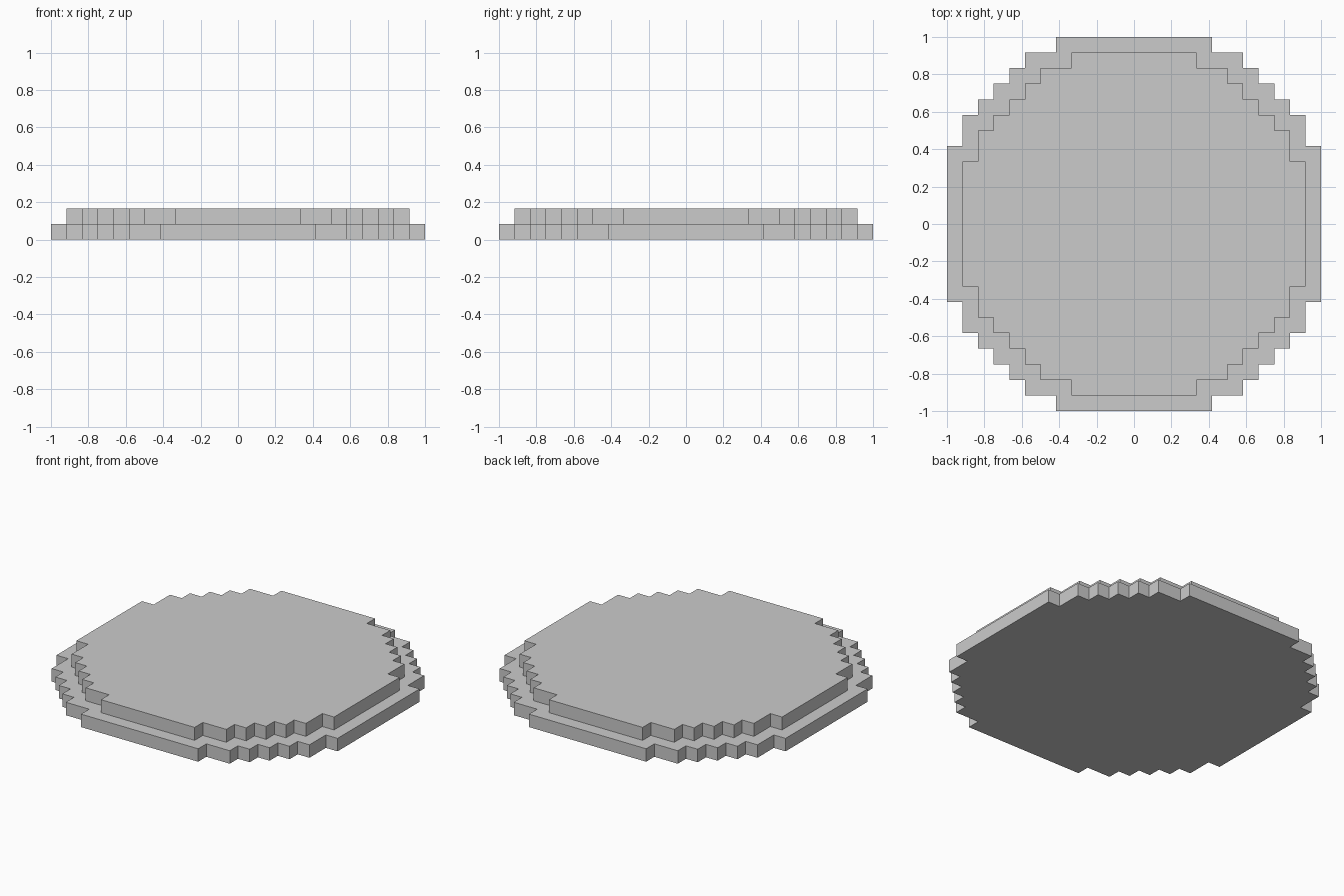
import bpy, bmesh

if "Cube" in bpy.data.objects:
    bpy.data.objects.remove(bpy.data.objects["Cube"])

U = 1 / 12  # one block
# outer corners of one quadrant, in blocks, counter-clockwise
CORNERS = [(12, 5), (11, 7), (10, 8), (9, 9), (8, 10), (7, 11), (5, 12)]


def outline(inset):
    """Stepped round outline, moved inwards by whole blocks."""
    quad = []
    for i, (x, y) in enumerate(CORNERS):
        quad.append((x - inset, y - inset))
        if i + 1 < len(CORNERS):
            # notch between neighbouring corners
            quad.append((CORNERS[i + 1][0] - inset, y - inset))
    points = []
    for _ in range(4):
        points += quad
        quad = [(-y, x) for x, y in quad]
    return points


bm = bmesh.new()
# lower tier wall, ledge, upper tier wall
levels = [(0, 0), (0, 1), (1, 1), (1, 2)]
rings = [[bm.verts.new((x * U, y * U, z * U)) for x, y in outline(inset)]
         for inset, z in levels]
for a, b in zip(rings, rings[1:]):
    n = len(a)
    for i in range(n):
        j = (i + 1) % n
        bm.faces.new((a[i], a[j], b[j], b[i]))
# underside and top
bm.faces.new(rings[0][::-1])
bm.faces.new(rings[-1])
bm.normal_update()

mesh = bpy.data.meshes.new("stepped_round_platform")
bm.to_mesh(mesh)
bm.free()
platform = bpy.data.objects.new("stepped_round_platform", mesh)
bpy.context.collection.objects.link(platform)
